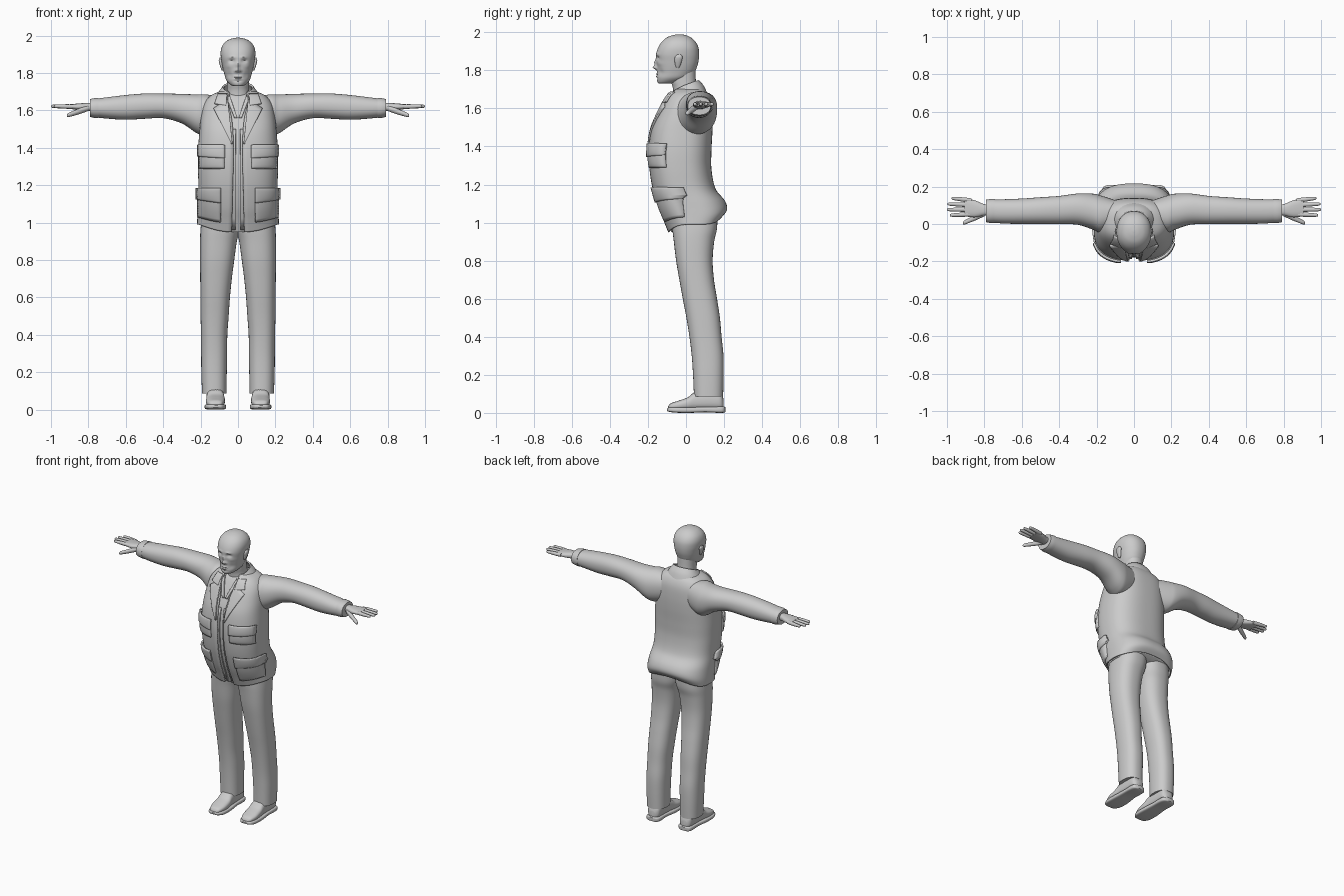
import bpy, bmesh
from math import sin, cos, pi, asin, exp, copysign

old = bpy.data.objects.get("Cube")
if old:
    bpy.data.objects.remove(old, do_unlink=True)

grey = bpy.data.materials.new("plain grey")
grey.use_nodes = True
tone = (0.6, 0.6, 0.6, 1)
grey.diffuse_color = tone
grey.node_tree.nodes["Principled BSDF"].inputs["Base Color"].default_value = tone


def smooth(stations, steps=6):
    """Spline through the stations, column by column."""
    last = len(stations) - 1
    rows = []
    for i in range(last):
        near = [stations[max(i - 1, 0)], stations[i], stations[i + 1], stations[min(i + 2, last)]]
        for j in range(steps):
            f = j / steps
            rows.append([b + f / 2 * (c - a + f * (2 * a - 5 * b + 4 * c - d + f * (3 * (b - c) + d - a)))
                         for a, b, c, d in zip(*near)])
    rows.append(list(stations[-1]))
    return rows


def rounded(u, a0, a1, b0, b1, n):
    """Point on a superellipse; u = 0 is the b0 side."""
    def power(v):
        return copysign(abs(v) ** (2 / n), v)
    return ((a0 + a1) / 2 + (a1 - a0) / 2 * power(sin(u)),
            (b0 + b1) / 2 - (b1 - b0) / 2 * power(cos(u)))


def finish(name, bm, mirror=False, thick=0, angle=0.7):
    bmesh.ops.recalc_face_normals(bm, faces=bm.faces)
    mesh = bpy.data.meshes.new(name)
    bm.to_mesh(mesh)
    bm.free()
    mesh.materials.append(grey)
    obj = bpy.data.objects.new(name, mesh)
    bpy.context.collection.objects.link(obj)
    if thick:
        mod = obj.modifiers.new("thickness", "SOLIDIFY")
        mod.thickness, mod.offset = thick, 0
    if mirror:
        obj.modifiers.new("mirror", "MIRROR")
    bpy.ops.object.select_all(action="DESELECT")
    obj.select_set(True)
    bpy.context.view_layer.objects.active = obj
    bpy.ops.object.shade_smooth_by_angle(angle=angle)
    return obj


def loft(name, stations, axis="z", n=2.2, count=48, warp=None, mirror=False, thick=0):
    """Skin of rounded sections (t, a0, a1, b0, b1, optional front gap)."""
    bm = bmesh.new()
    is_open = len(stations[0]) > 5
    rings = []
    for row in smooth(stations):
        t, box = row[0], row[1:5]
        start = asin((max(row[5], 0) / box[1]) ** (n / 2)) if is_open else 0
        ring = []
        for i in range(count):
            u = start + (2 * pi - 2 * start) * i / (count - is_open)
            a, b = rounded(u, *box, n)
            p = {"z": (a, b, t), "x": (t, a, b), "y": (a, t, b)}[axis]
            ring.append(bm.verts.new(warp(p, u) if warp else p))
        rings.append(ring)
    for r, s in zip(rings, rings[1:]):
        for i in range(count - is_open):
            j = (i + 1) % count
            bm.faces.new((r[i], r[j], s[j], s[i]))
    if not is_open:
        bm.faces.new(rings[0])
        bm.faces.new(rings[-1])
    return finish(name, bm, mirror, thick)


# Jacket body: height, half width, front, back, half gap
body = [(0.99, .215, -.09, .185, .035), (1.04, .213, -.115, .212, .032), (1.1, .21, -.145, .2, .03),
        (1.18, .207, -.172, .15, .028), (1.28, .21, -.188, .13, .025), (1.38, .21, -.192, .13, .024),
        (1.48, .203, -.18, .135, .026), (1.56, .195, -.15, .135, .034), (1.63, .18, -.115, .128, .05),
        (1.675, .145, -.085, .11, .055), (1.7, .09, -.05, .085, .05)]
ROUND = 2.6


def hem(p, u):
    """Dip the hem at the front and lift it at the back."""
    fade = max(0, (1.16 - p[2]) / .16)
    return p[0], p[1], p[2] - .038 * fade * cos(u) ** 3


loft("jacket", [(z, -w, w, f, b, g) for z, w, f, b, g in body], n=ROUND, count=72, warp=hem, thick=.008)
loft("shirt", [(z, .014 - w, w - .014, f + .014, b - .014) for z, w, f, b, g in body],
     n=ROUND, count=72, warp=hem)
table = smooth(body, 12)


def on_jacket(x, z, out):
    """Point a given distance outside the jacket front."""
    i = min(max(k for k, r in enumerate(table) if r[0] <= z or k == 0), len(table) - 2)
    lo, hi = table[i], table[i + 1]
    f = (z - lo[0]) / (hi[0] - lo[0])
    w, front, back = [a + (b - a) * f for a, b in zip(lo[1:4], hi[1:4])]
    u = asin(min(1, max(0, x) / w) ** (ROUND / 2))
    a, b = rounded(u, -w - out, w + out, front - out, back + out, ROUND)
    return hem((a, b, z), u)


def patch(name, inner_low, outer_low, outer_top, inner_top, out, thick, puff=0, cells=10):
    """Cloth piece following the jacket front, mirrored to both sides."""
    bm = bmesh.new()
    grid = []
    for j in range(cells + 1):
        v = j / cells
        row = []
        for i in range(cells + 1):
            h = i / cells
            x, z = [(1 - v) * ((1 - h) * a + h * b) + v * ((1 - h) * d + h * c)
                    for a, b, c, d in zip(inner_low, outer_low, outer_top, inner_top)]
            bulge = puff * (sin(pi * h) * sin(pi * v)) ** .5 if 0 < i < cells and 0 < j < cells else 0
            row.append(bm.verts.new(on_jacket(x, z, out + bulge)))
        grid.append(row)
    for r, s in zip(grid, grid[1:]):
        for i in range(cells):
            bm.faces.new((r[i], r[i + 1], s[i + 1], s[i]))
    return finish(name, bm, True, thick, .6)


# Pockets with flaps, for chest and hip
for label, x0, x1, low, top in (("chest", .065, .2, 1.29, 1.4), ("hip", .085, .208, 1.03, 1.17)):
    patch(label + "_pocket", (x0 + .005, low), (x1, low), (x1, top), (x0 + .005, top), .005, .014, .007)
    patch(label + "_flap", (x0, top - .055), (x1, top - .045), (x1, top + .015), (x0, top + .015),
          .014, .012, .004)

# Lapels, plackets and shirt collar points
patch("lapel", (.028, 1.42), (.034, 1.42), (.125, 1.61), (.052, 1.66), .008, .01)
patch("upper_lapel", (.06, 1.625), (.118, 1.635), (.1, 1.685), (.055, 1.685), .01, .01)
patch("placket", (.014, 1.0), (.036, 1.0), (.03, 1.5), (.012, 1.5), -.008, .008)
patch("shirt_collar", (.004, 1.56), (.02, 1.56), (.06, 1.66), (.045, 1.68), -.004, .008)


def tilt(p, u):
    """Lower the collar towards the throat."""
    return p[0], p[1], p[2] - .055 * (.5 + cos(u) / 2) ** 1.3


loft("jacket_collar", [(1.675, -.125, .125, -.1, .108, .06), (1.715, -.1, .1, -.078, .09, .05),
                       (1.745, -.078, .078, -.062, .065, .045)], warp=tilt, thick=.01)

# Sleeves and cuffs, along x
loft("sleeve", [(.08, .0, .12, 1.5, 1.67), (.17, -.045, .15, 1.465, 1.685), (.22, -.03, .162, 1.478, 1.685),
                (.3, -.004, .163, 1.53, 1.688), (.4, .0, .15, 1.558, 1.69), (.5, .0, .143, 1.555, 1.69),
                (.6, .0, .136, 1.55, 1.682), (.7, .003, .132, 1.556, 1.67), (.78, .01, .13, 1.565, 1.66)],
     axis="x", mirror=True)
loft("cuff", [(.745, .006, .134, 1.558, 1.667), (.77, .006, .133, 1.56, 1.665),
              (.792, .01, .13, 1.566, 1.66)], axis="x", mirror=True)

# Hands: palm, four fingers and thumb
loft("palm", [(.74, .045, .1, 1.595, 1.64), (.8, .045, .106, 1.597, 1.64), (.85, .036, .126, 1.601, 1.637),
              (.905, .041, .138, 1.609, 1.632)], axis="x", n=2.5, count=24, mirror=True)


def finger(name, start, end, r):
    """Tapering digit with a rounded tip."""
    rows = []
    for f, size in ((0, 1), (.35, 1.05), (.7, .9), (.92, .75), (.985, .45), (1, .1)):
        x, y, z = [a + (b - a) * f for a, b in zip(start, end)]
        rows.append((x, y - r * size, y + r * size, z - r * size, z + r * size))
    loft(name, rows, axis="x", n=2, count=14, mirror=True)


for label, y0, x1, y1 in (("index", .052, .985, .047), ("middle", .077, 1, .077),
                          ("ring", .102, .997, .107), ("little", .126, .975, .138)):
    finger(label + "_finger", (.87, y0, 1.62), (x1, y1, 1.622), .0115)
finger("thumb", (.8, .056, 1.612), (.915, .004, 1.572), .015)

# Trouser legs
loft("trouser_leg", [(.085, .062, .192, .042, .195), (.2, .06, .196, .037, .198), (.3, .058, .197, .03, .197),
                     (.4, .057, .198, .018, .187), (.5, .05, .2, .002, .178), (.6, .043, .201, -.017, .163),
                     (.7, .033, .202, -.035, .147), (.8, .02, .203, -.052, .14), (.9, .006, .203, -.064, .148),
                     (.97, -.012, .2, -.072, .163), (1.06, -.02, .19, -.075, .165)], n=2.4, mirror=True)

# Shoes, along y
loft("shoe_sole", [(-.1, .1, .14, .012, .022), (-.09, .082, .162, .006, .028), (-.05, .065, .177, .001, .03),
                   (.02, .064, .178, 0, .03), (.1, .072, .172, .003, .032), (.17, .072, .172, 0, .034),
                   (.198, .082, .164, .001, .033), (.208, .105, .14, .005, .03)],
     axis="y", n=4, count=32, mirror=True)
loft("shoe_upper", [(-.094, .1, .14, .018, .034), (-.08, .084, .158, .016, .05), (-.04, .072, .17, .015, .064),
                    (.01, .07, .17, .015, .082), (.05, .074, .168, .015, .11), (.13, .076, .168, .015, .12),
                    (.18, .08, .164, .015, .11), (.198, .1, .145, .02, .07)],
     axis="y", n=2.6, count=32, mirror=True)

# Neck and head; the face is shaped by soft bumps
loft("neck", [(1.62, -.07, .07, -.065, .065), (1.7, -.06, .06, -.068, .058), (1.74, -.058, .058, -.078, .052),
              (1.8, -.058, .058, -.085, .05)])
bumps = [(.034, 1.864, .014, .009, .013), (.03, 1.884, .018, .006, -.005), (0, 1.815, .011, .011, -.022),
         (0, 1.84, .009, .016, -.012), (.014, 1.81, .007, .007, -.007), (0, 1.78, .02, .004, -.006),
         (0, 1.768, .017, .004, -.006), (0, 1.774, .022, .002, .005), (0, 1.757, .02, .004, .004),
         (.05, 1.835, .016, .012, -.003), (.045, 1.79, .015, .018, .005), (.034, 1.862, .009, .005, -.005)]


def face(p, u):
    x, y, z = p
    if cos(u) > 0:
        for cx, cz, sx, sz, push in bumps:
            y += push * exp(-((abs(x) - cx) / sx) ** 2 - ((z - cz) / sz) ** 2) * min(1, 2 * cos(u))
    return x, y, z


loft("head", [(1.73, -.025, .025, -.143, -.08), (1.738, -.042, .042, -.15, -.04), (1.76, -.062, .062, -.153, .015),
              (1.79, -.072, .072, -.152, .045), (1.82, -.08, .08, -.153, .058), (1.85, -.086, .086, -.156, .066),
              (1.885, -.092, .092, -.157, .069), (1.92, -.092, .092, -.146, .065), (1.95, -.081, .081, -.127, .05),
              (1.973, -.058, .058, -.1, .025), (1.985, -.03, .03, -.068, -.002), (1.989, -.006, .006, -.042, -.03)],
     count=96, warp=face)

# Ears
loft("ear", [(1.812, .078, .086, -.05, -.038), (1.825, .076, .092, -.056, -.03), (1.85, .08, .1, -.06, -.022),
             (1.87, .082, .103, -.058, -.018), (1.882, .086, .098, -.046, -.026)], count=20, mirror=True)
